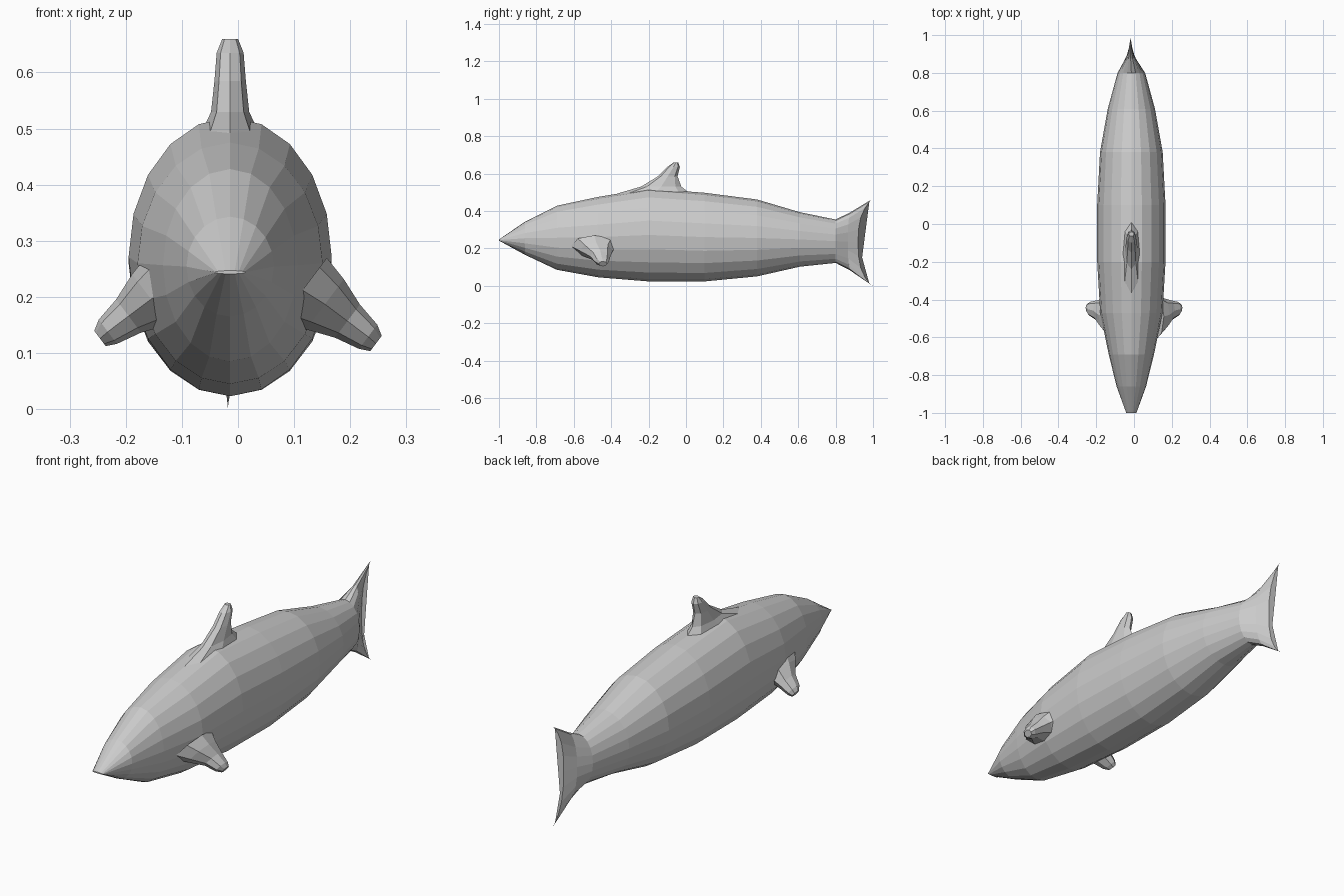
import bpy, bmesh
from math import sin, cos, tau
from mathutils import Vector

if "Cube" in bpy.data.objects:
    bpy.data.objects.remove(bpy.data.objects["Cube"])

CX = -0.014  # the body's own centre line


def loft(name, rings):
    """Skin a list of equal-length point rings and cap both ends."""
    bm = bmesh.new()
    loops = [[bm.verts.new(p) for p in ring] for ring in rings]
    n = len(loops[0])
    for a, b in zip(loops, loops[1:]):
        for i in range(n):
            j = (i + 1) % n
            bm.faces.new((a[i], a[j], b[j], b[i]))
    bm.faces.new(loops[0])
    bm.faces.new(loops[-1])
    bmesh.ops.recalc_face_normals(bm, faces=bm.faces)
    mesh = bpy.data.meshes.new(name)
    bm.to_mesh(mesh)
    bm.free()
    obj = bpy.data.objects.new(name, mesh)
    bpy.context.collection.objects.link(obj)
    return obj


def oval(centre, u, v, n):
    """Ring of n points around centre spanned by half-axes u and v."""
    c, u, v = Vector(centre), Vector(u), Vector(v)
    return [c + u * sin(tau * i / n) + v * cos(tau * i / n) for i in range(n)]


# Body sections: y, bottom z, top z, half width
sections = [
    (-1.00, 0.241, 0.247, 0.027),
    (-0.86, 0.165, 0.343, 0.078),
    (-0.69, 0.085, 0.428, 0.120),
    (-0.47, 0.045, 0.475, 0.165),
    (-0.20, 0.023, 0.520, 0.181),
    (0.10, 0.023, 0.497, 0.181),
    (0.38, 0.050, 0.461, 0.166),
    (0.61, 0.102, 0.393, 0.125),
    (0.80, 0.122, 0.354, 0.073),
]
SIDES = 20
rings = [oval((CX, y, (lo + hi) / 2), (w, 0, 0), (0, 0, (hi - lo) / 2), SIDES)
         for y, lo, hi, w in sections]


# Tail fin: the last body ring flattens into a thin forked edge
def tail_ring(y, flare, half_width, lo, hi):
    ring = []
    for i in range(SIDES):
        s = cos(tau * i / SIDES)
        ring.append(Vector((CX - 0.004 + half_width * sin(tau * i / SIDES),
                            y + flare * abs(s) ** 3,
                            (lo + hi) / 2 + s * (hi - lo) / 2)))
    return ring


rings.append(tail_ring(0.865, 0.012, 0.034, 0.082, 0.392))
tail = tail_ring(0.92, 0.07, 0.003, 0.0, 0.46)
tail[SIDES // 2].y = 1.0
rings.append(tail)
loft("body", rings)

# Dorsal fin sections: z, front y, back y, half width
dorsal = [
    (0.460, -0.45, 0.08, 0.070),
    (0.495, -0.36, 0.02, 0.050),
    (0.530, -0.24, -0.025, 0.034),
    (0.585, -0.15, -0.045, 0.028),
    (0.635, -0.10, -0.033, 0.024),
    (0.660, -0.065, -0.042, 0.014),
]
loft("dorsal_fin", [oval((CX, (a + b) / 2, z), (w, 0, 0), (0, (b - a) / 2, 0), 8)
                    for z, a, b, w in dorsal])

# Side fins: x, y, z of centre, half chord, half thickness
side_fin = [
    (0.115, -0.490, 0.215, 0.125, 0.072),
    (0.155, -0.480, 0.190, 0.088, 0.056),
    (0.195, -0.458, 0.160, 0.054, 0.037),
    (0.232, -0.450, 0.132, 0.038, 0.027),
    (0.246, -0.444, 0.120, 0.022, 0.017),
]
for side, name, shift, lift in ((1, "right_fin", 0, -0.003), (-1, "left_fin", 0, 0.006)):
    loft(name, [oval((side * x + shift, y, z + lift), (0, chord, 0),
                     (side * 0.6 * t, 0, 0.8 * t), 8)
                for x, y, z, chord, t in side_fin])
